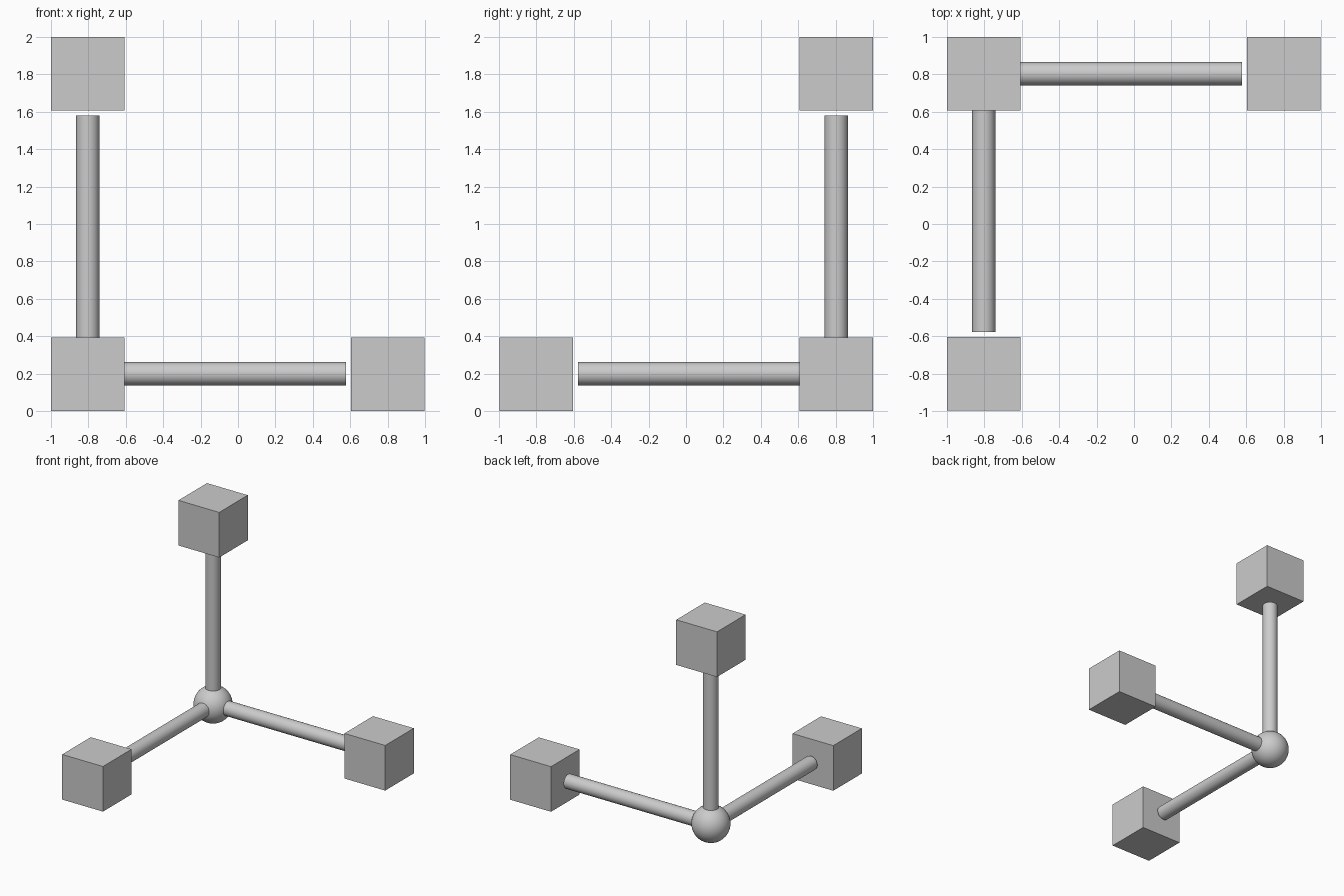
import bpy
from mathutils import Vector

if "Cube" in bpy.data.objects:
    bpy.data.objects.remove(bpy.data.objects["Cube"])

HUB = Vector((-0.803, 0.803, 0.199))   # corner where the three rods meet
REACH, CUBE = 1.604, 0.394             # hub to cube centre, cube edge
ROD_LEN, ROD_R, BALL_R = 1.38, 0.062, 0.155


def smooth(obj):
    bpy.ops.object.shade_smooth_by_angle()
    return obj


# Central ball
bpy.ops.mesh.primitive_uv_sphere_add(segments=48, ring_count=24, radius=BALL_R, location=HUB)
bpy.context.object.name = "hub_ball"
smooth(bpy.context.object)

# One rod and one end cube per direction; rods stop just short of the cubes
arms = {"right": Vector((1, 0, 0)), "front": Vector((0, -1, 0)), "top": Vector((0, 0, 1))}
for name, d in arms.items():
    bpy.ops.mesh.primitive_cylinder_add(
        vertices=32, radius=ROD_R, depth=ROD_LEN, location=HUB + d * ROD_LEN / 2,
        rotation=d.to_track_quat('Z', 'Y').to_euler())
    bpy.context.object.name = name + "_rod"
    smooth(bpy.context.object)

    centre = HUB + d * REACH
    centre.z = 1.803 if d.z else CUBE / 2
    bpy.ops.mesh.primitive_cube_add(size=CUBE, location=centre)
    bpy.context.object.name = name + "_cube"
